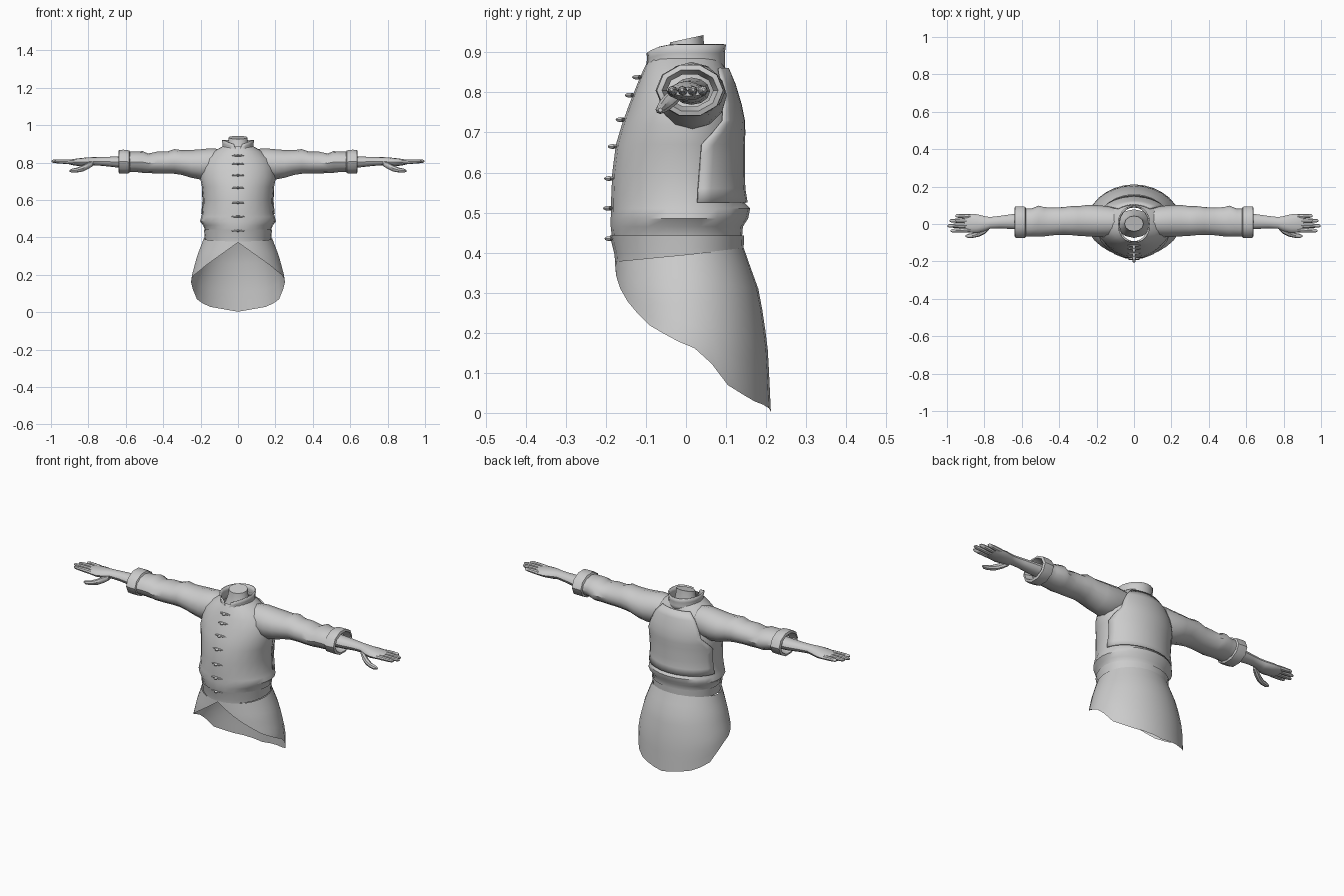
import bpy, bmesh, math
from math import sin, cos, pi, radians

if "Cube" in bpy.data.objects:
    bpy.data.objects.remove(bpy.data.objects["Cube"])


def finish(name, bm, mirror=False, thick=0, angle=40):
    bmesh.ops.recalc_face_normals(bm, faces=bm.faces)
    me = bpy.data.meshes.new(name)
    bm.to_mesh(me)
    bm.free()
    ob = bpy.data.objects.new(name, me)
    bpy.context.collection.objects.link(ob)
    if thick:
        m = ob.modifiers.new("Thickness", 'SOLIDIFY')
        m.thickness, m.offset = thick, 0
    if mirror:
        ob.modifiers.new("Mirror", 'MIRROR')
    bpy.ops.object.select_all(action='DESELECT')
    bpy.context.view_layer.objects.active = ob
    ob.select_set(True)
    bpy.ops.object.shade_smooth_by_angle(angle=radians(angle))
    return ob


def loft(name, rings, closed=True, caps=(False, False), **kw):
    bm = bmesh.new()
    vs = [[bm.verts.new(p) for p in r] for r in rings]
    n = len(vs[0])
    for a, b in zip(vs, vs[1:]):
        for i in range(n if closed else n - 1):
            j = (i + 1) % n
            bm.faces.new((a[i], a[j], b[j], b[i]))
    if caps[0]:
        bm.faces.new(vs[0])
    if caps[1]:
        bm.faces.new(vs[-1])
    return finish(name, bm, **kw)


def interp(table, t):
    if t <= table[0][0]:
        return table[0][1:]
    for a, b in zip(table, table[1:]):
        if t <= b[0]:
            k = (t - a[0]) / (b[0] - a[0])
            return [p + (q - p) * k for p, q in zip(a[1:], b[1:])]
    return table[-1][1:]


def body_point(table, z, a, off=0):
    """Point on an egg-shaped section; angle 0 is the front, 180 the back."""
    w, f, b = interp(table, z)
    d = f if cos(a) > 0 else b
    return ((w + off) * sin(a), -(d + off) * cos(a), z)


def x_rings(rows, n):
    return [[(x, yc + ry * cos(2 * pi * i / n), zc + rz * sin(2 * pi * i / n))
             for i in range(n)] for x, yc, zc, ry, rz in rows]


N = 24
ANG = [2 * pi * i / N for i in range(N)]

# Torso: z, half width, front depth, back depth
TORSO = [(.39, .172, .172, .138), (.44, .176, .185, .140), (.465, .187, .188, .142),
         (.485, .203, .188, .155), (.51, .197, .187, .160), (.53, .190, .187, .140),
         (.60, .187, .184, .138), (.67, .193, .175, .138), (.72, .203, .160, .140),
         (.77, .195, .142, .130), (.82, .175, .122, .115), (.86, .130, .105, .098),
         (.885, .085, .092, .088)]
loft("jacket_torso", [[body_point(TORSO, r[0], a) for a in ANG] for r in TORSO])

# Back panel with stepped side edges
EDGE = [(.53, 101), (.67, 106), (.73, 130), (.80, 136), (.865, 142)]
rows = []
for z in (.525, .56, .60, .64, .67, .70, .73, .77, .82, .86):
    s = radians(interp(EDGE, z)[0])
    rows.append([body_point(TORSO, z, s + (2 * pi - 2 * s) * i / 12, .006) for i in range(13)])
loft("back_panel", rows, closed=False, thick=.006)

# Waist band, lower at the front
rows = []
for k in (0, .3, 1):
    rows.append([])
    for a in ANG:
        low = .393 - .017 * cos(a)
        rows[-1].append(body_point(TORSO, low + (.443 - low) * k, a, .005))
loft("waist_band", rows)

# Cutaway skirt
SKIRT = [(0, .252, .18, .210), (.15, .252, .178, .203), (.20, .245, .178, .197),
         (.30, .218, .178, .182), (.41, .176, .174, .142)]
HEM = [(0, .373), (15, .335), (32, .288), (60, .218), (90, .168), (102, .155),
       (117, .075), (140, .032), (180, .003)]
SA = [radians(x) for x in range(0, 361, 12)]
rows = []
for k in range(9):
    row = []
    for a in SA:
        d = math.degrees(a)
        hem = interp(HEM, min(d, 360 - d))[0]
        top = .395 - .017 * cos(a)
        row.append(body_point(SKIRT, top + (hem - top) * k / 8, a, .002))
    rows.append(row)
loft("skirt", rows, closed=False)

# Collar, open at the front
COLLAR = [(.86, .086, .097, .095), (.89, .078, .096, .092), (.93, .086, .112, .098)]
rows = []
for k in range(4):
    row = []
    for i in range(21):
        s = radians(3 + 4.5 * k)
        a = s + (2 * pi - 2 * s) * i / 20
        top = .920 - .024 * max(0, cos(a)) ** 3
        x, y, z = body_point(COLLAR, .855 + (top - .855) * k / 3, a)
        row.append((x, y, z))
    rows.append(row)
loft("collar", rows, closed=False, thick=.007)

# Neck with slanted top
loft("neck", [[(r * 1.1 * sin(a), r * cos(a) * .9 + .002, z - t * cos(a - pi) * .5)
               for a in ANG[::2]] for z, r, t in
              ((.80, .085, 0), (.87, .058, 0), (.90, .049, 0), (.934, .046, .018))],
     caps=(False, True))

# Sleeves: x, centre y, centre z, radius y, radius z
SLEEVE = [(.09, .012, .800, .075, .072), (.15, .014, .794, .082, .082),
          (.20, .016, .790, .085, .081), (.25, .018, .793, .084, .074),
          (.30, .016, .800, .079, .066), (.34, .018, .806, .077, .066),
          (.38, .016, .800, .074, .058), (.43, .014, .800, .074, .059),
          (.48, .012, .796, .078, .052), (.51, .016, .803, .082, .058),
          (.55, .008, .804, .074, .054), (.60, .008, .804, .076, .054)]
loft("sleeves", x_rings(SLEEVE, 12), mirror=True)

# Turned-back cuffs
CUFF = [(.575, .008, .804, .070, .050), (.582, .009, .804, .083, .064),
        (.610, .009, .805, .085, .067), (.636, .010, .805, .083, .066),
        (.640, .010, .805, .070, .054), (.60, .010, .805, .058, .042)]
loft("cuffs", x_rings(CUFF, 10), mirror=True)

# Forearm and palm
ARM = [(.55, .014, .803, .046, .034), (.65, .013, .803, .040, .029),
       (.72, .010, .806, .033, .024), (.77, .006, .807, .031, .022),
       (.80, .002, .804, .040, .024), (.84, .002, .802, .050, .022),
       (.88, .004, .802, .050, .017), (.905, .006, .802, .045, .011)]
loft("forearms", x_rings(ARM, 12), caps=(True, True), mirror=True)

# Fingers and thumbs
for name, y0, y1, tip in (("index", -.032, -.036, .980), ("middle", -.008, -.010, .998),
                          ("ring", .016, .018, .986), ("little", .040, .044, .955)):
    x0 = .875
    prof = ((0, .0125), (.35, .0125), (.7, .011), (.92, .009), (1, .004))
    loft(name + "_fingers", x_rings([(x0 + (tip - x0) * t, y0 + (y1 - y0) * t,
         .803 + .004 * t, r, r * .95) for t, r in prof], 8), caps=(True, True), mirror=True)
THUMB = [(.775, -.020, .796, .012, .014), (.80, -.036, .784, .018, .018),
         (.83, -.052, .769, .016, .017), (.86, -.061, .760, .013, .013),
         (.885, -.064, .757, .012, .011), (.90, -.064, .756, .005, .005)]
loft("thumbs", x_rings(THUMB, 8), caps=(True, True), mirror=True)

# Front fastenings: a flat bar and a protruding toggle each
for i, z in enumerate((.838, .793, .732, .665, .585, .511, .435)):
    f = interp(TORSO, z)[1]
    bm = bmesh.new()
    for sx, sy, sz, y in ((.036, .006, .005, -f), (.009, .013, .006, -f - .007)):
        vs = bmesh.ops.create_uvsphere(bm, u_segments=8, v_segments=6, radius=1)["verts"]
        for v in vs:
            v.co = (v.co.x * sx, v.co.y * sy + y, v.co.z * sz + z)
    finish("fastening_%d" % (i + 1), bm)
